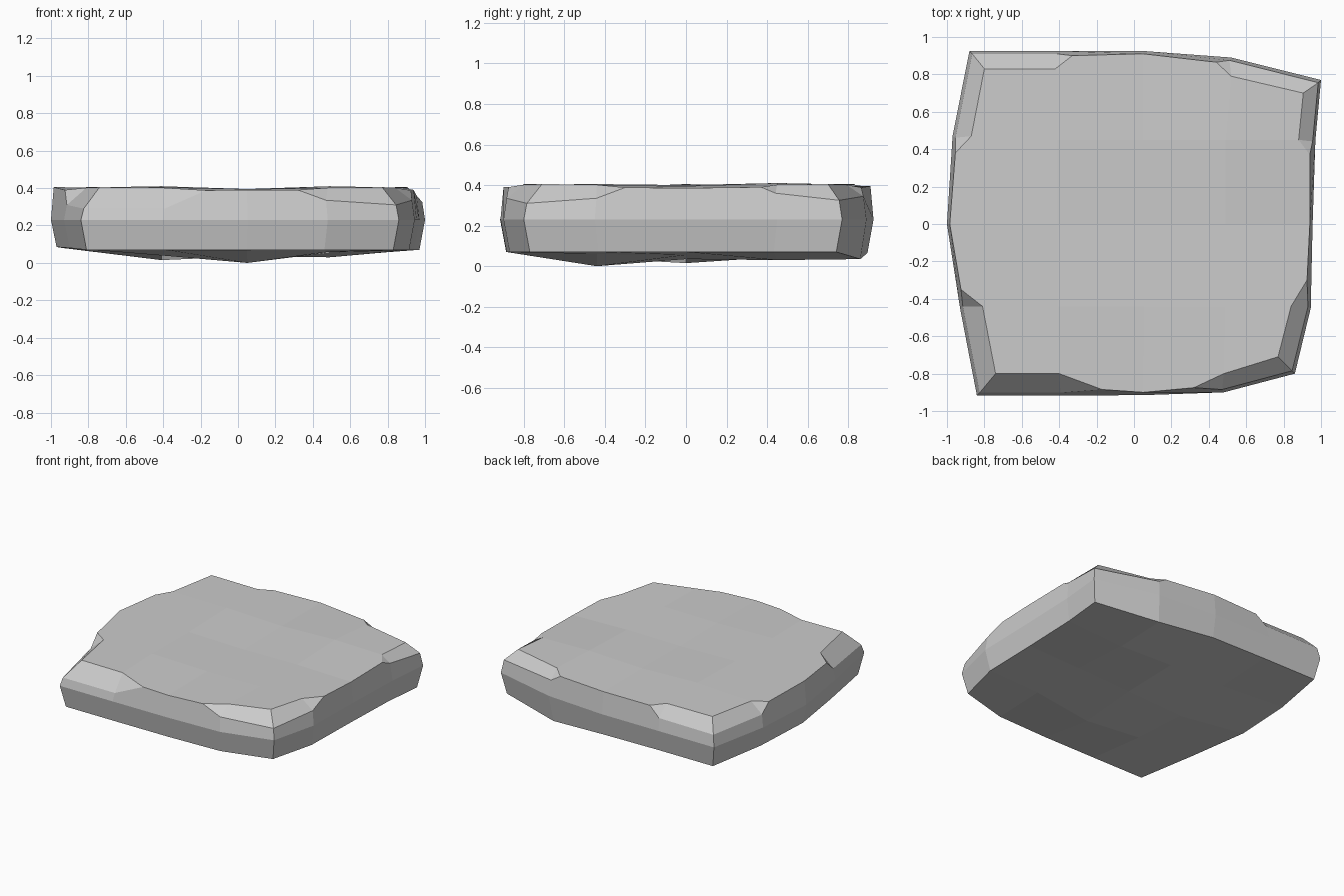
import bpy, bmesh

if "Cube" in bpy.data.objects:
    bpy.data.objects.remove(bpy.data.objects["Cube"])

# Outline at the widest level, counter-clockwise from front-left; corners at 0, 4, 8, 12
OUTLINE = [(-.84, -.917), (-.40, -.917), (.05, -.915), (.48, -.90),
           (.86, -.80), (.945, -.45), (.955, 0), (.97, .45),
           (1.0, .77), (.52, .89), (.05, .925), (-.42, .925),
           (-.88, .925), (-.97, .47), (-1.0, 0), (-.93, -.45)]
RIM_Z = [.29, .29, .39, .335, .31, .335, .385, .36,
         .325, .345, .395, .32, .315, .32, .405, .31]
BASE_Z = [.07, .07, .07, .07, .07, .07, .07, .07,
          .07, .035, .065, .07, .07, .08, .085, .08]

# Upper edge of each chipped corner, in the same order as the outline
CHIPS = {0: [(-.925, -.35), (-.81, -.44), (-.74, -.80), (-.40, -.80), (-.17, -.885)],
         4: [(.32, -.875), (.48, -.80), (.77, -.71), (.84, -.44), (.925, -.30)],
         8: [(.94, .37), (.88, .45), (.905, .70), (.52, .79), (.44, .865)],
         12: [(-.33, .90), (-.42, .83), (-.80, .83), (-.87, .47), (-.955, .38)]}
CHIP_Z = [.39, .402, .405, .402, .388]

# Gentle bumps of the inner 3 x 3 grid, row by row from the front
GX, GY = (-.41, .05, .49), (-.44, 0, .45)
TOP_Z = [.405, .395, .40, .40, .39, .395, .41, .395, .41]
BOTTOM_Z = [.04, 0, .06, .015, .035, .055, .05, .045, .03]

bm = bmesh.new()


def ring(inset, heights):
    def pull(v):
        return v - inset * max(-1, min(1, v / .8))
    return [bm.verts.new((pull(x), pull(y), z)) for (x, y), z in zip(OUTLINE, heights)]


def grid(heights):
    return [bm.verts.new((GX[i % 3], GY[i // 3], z)) for i, z in enumerate(heights)]


base = ring(.03, BASE_Z)
middle = ring(0, [.23] * 16)
rim = ring(.015, RIM_Z)
top = grid(TOP_Z)
bottom = grid(BOTTOM_Z)
chips = {c: [bm.verts.new((x, y, z)) for (x, y), z in zip(pts, CHIP_Z)]
         for c, pts in CHIPS.items()}

# Inner grid indices of each corner and of each side's middle
corner_cell = {0: 0, 4: 2, 8: 8, 12: 6}
side_cell = {0: 1, 4: 5, 8: 7, 12: 3}

# Lower side walls
for k in range(16):
    n = (k + 1) % 16
    bm.faces.new((base[k], base[n], middle[n], middle[k]))

for c in (0, 4, 8, 12):
    d = (c + 4) % 16
    start, p1, p2, p3, end = chips[c]
    nxt = chips[d]
    m, before, after, last = c + 2, c - 1, c + 1, c + 3
    a, s, b = corner_cell[c], side_cell[c], corner_cell[d]
    # Upper side walls
    bm.faces.new((middle[c], middle[after], rim[after], rim[c]))
    bm.faces.new((middle[after], middle[m], rim[m], end, rim[after]))
    bm.faces.new((middle[m], middle[last], rim[last], nxt[0], rim[m]))
    bm.faces.new((middle[last], middle[d], rim[d], rim[last]))
    # Chipped corner
    bm.faces.new((start, rim[before], p1))
    bm.faces.new((rim[before], rim[c], p2, p1))
    bm.faces.new((rim[c], rim[after], p3, p2))
    bm.faces.new((rim[after], end, p3))
    # Outer cells of the top
    bm.faces.new((p1, p2, p3, top[a]))
    bm.faces.new((p3, end, rim[m], top[s], top[a]))
    bm.faces.new((rim[m], nxt[0], nxt[1], top[b], top[s]))
    # Outer cells of the underside
    bm.faces.new((base[before], base[c], base[after], bottom[a]))
    bm.faces.new((base[after], base[m], bottom[s], bottom[a]))
    bm.faces.new((base[m], base[last], bottom[b], bottom[s]))

# Inner cells of top and underside
for g in (top, bottom):
    for i in (0, 1, 3, 4):
        bm.faces.new((g[i], g[i + 1], g[i + 4], g[i + 3]))

bmesh.ops.recalc_face_normals(bm, faces=bm.faces)
mesh = bpy.data.meshes.new("stone_slab")
bm.to_mesh(mesh)
bm.free()
slab = bpy.data.objects.new("stone_slab", mesh)
bpy.context.collection.objects.link(slab)
